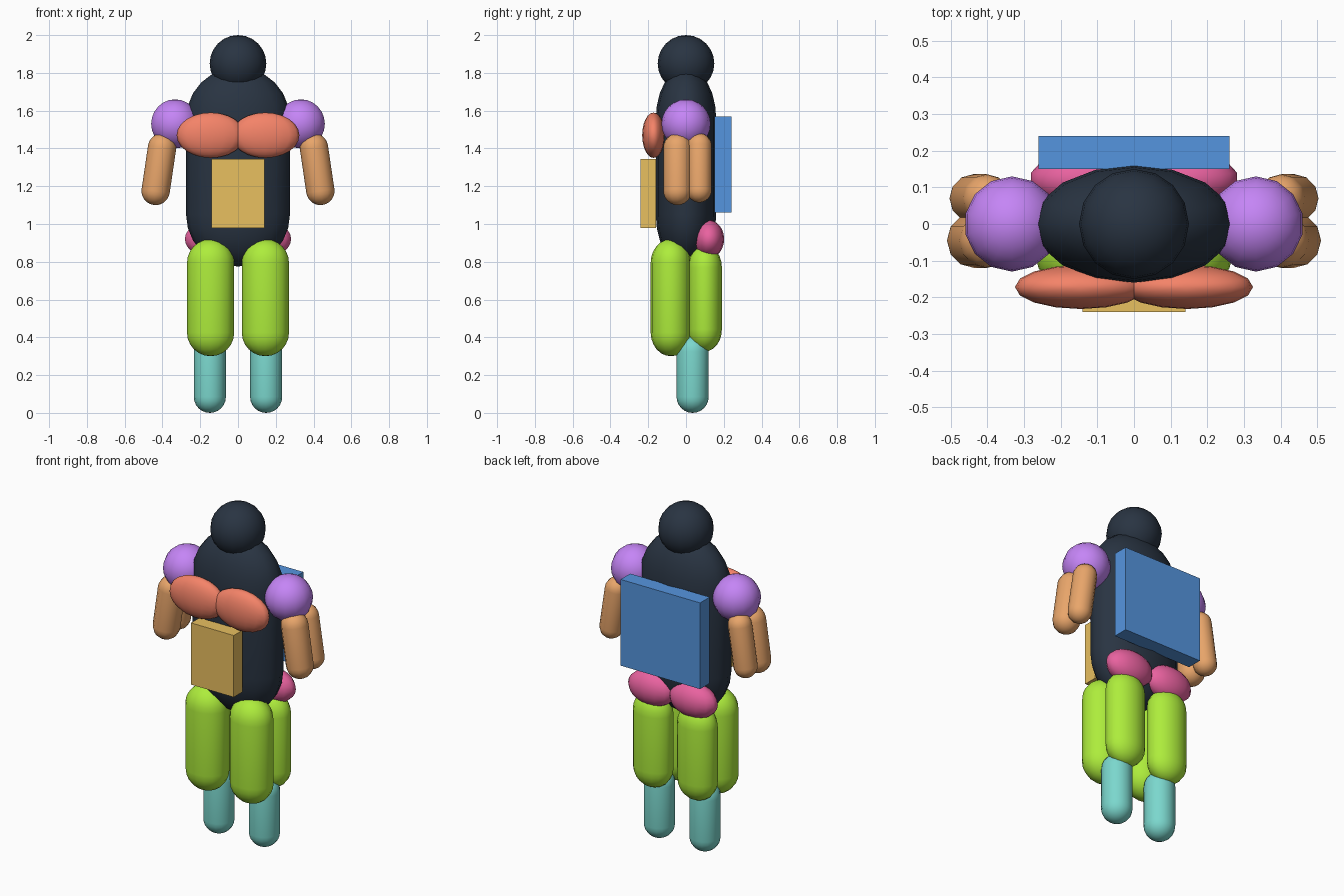
import bpy, bmesh, math
from mathutils import Vector, Matrix

if "Cube" in bpy.data.objects:
    bpy.data.objects.remove(bpy.data.objects["Cube"])


def material(name, rgb):
    m = bpy.data.materials.new(name)
    m.diffuse_color = [(c / 255) ** 2.2 for c in rgb] + [1]
    m.use_nodes = True
    m.node_tree.nodes["Principled BSDF"].inputs["Base Color"].default_value = m.diffuse_color
    return m


DARK = material("charcoal", (45, 55, 68))
PURPLE = material("purple", (196, 132, 246))
ORANGE = material("coral", (244, 130, 104))
YELLOW = material("yellow", (232, 190, 96))
BLUE = material("blue", (86, 148, 222))
PINK = material("pink", (232, 98, 158))
TAN = material("tan", (232, 164, 106))
GREEN = material("lime", (172, 236, 62))
TEAL = material("teal", (122, 214, 204))


def finish(name, bm, mat, smooth=True):
    bmesh.ops.recalc_face_normals(bm, faces=bm.faces)
    for f in bm.faces:
        f.smooth = smooth
    me = bpy.data.meshes.new(name)
    bm.to_mesh(me)
    bm.free()
    me.materials.append(mat)
    ob = bpy.data.objects.new(name, me)
    bpy.context.collection.objects.link(ob)
    return ob


def ellipsoid(name, centre, radii, mat, segs=14):
    bm = bmesh.new()
    bmesh.ops.create_uvsphere(bm, u_segments=segs, v_segments=12, radius=1,
                              matrix=Matrix.Translation(centre) @ Matrix.Diagonal((*radii, 1)))
    return finish(name, bm, mat)


def capsule(name, a, b, rx, ry, mat, segs=16, steps=6):
    """Capsule whose cap centres are a (low) and b (high)."""
    a, b = Vector(a), Vector(b)
    length = (b - a).length
    place = Matrix.Translation(a) @ (b - a).to_track_quat('Z', 'Y').to_matrix().to_4x4() \
        if abs((b - a).x) > 1e-6 else Matrix.Translation(a)
    # keep the flattened axis along world y for tilted limbs
    if abs((b - a).x) > 1e-6:
        tilt = math.atan2((b - a).x, (b - a).z)
        place = Matrix.Translation(a) @ Matrix.Rotation(tilt, 4, 'Y')
    bm = bmesh.new()
    rings = []
    half = [math.pi / 2 * i / steps for i in range(steps)]
    for t, z0 in [(-t, 0) for t in reversed(half)] + [(t, length) for t in half]:
        rings.append([bm.verts.new((rx * math.cos(t) * math.cos(u),
                                    ry * math.cos(t) * math.sin(u),
                                    z0 + rx * math.sin(t)))
                      for u in (math.tau * k / segs for k in range(segs))])
    bottom = bm.verts.new((0, 0, -rx))
    top = bm.verts.new((0, 0, length + rx))
    for k in range(segs):
        n = (k + 1) % segs
        for r, s in zip(rings, rings[1:]):
            bm.faces.new((r[k], r[n], s[n], s[k]))
        bm.faces.new((bottom, rings[0][n], rings[0][k]))
        bm.faces.new((top, rings[-1][k], rings[-1][n]))
    bm.transform(place)
    return finish(name, bm, mat)


def box(name, lo, hi, mat):
    lo, hi = Vector(lo), Vector(hi)
    bm = bmesh.new()
    bmesh.ops.create_cube(bm, size=1, matrix=Matrix.Translation((lo + hi) / 2)
                          @ Matrix.Diagonal((*(hi - lo), 1)))
    return finish(name, bm, mat, smooth=False)


# Centre parts
capsule("torso", (0, 0, 1.05), (0, 0, 1.555), 0.275, 0.16, DARK)
ellipsoid("head", (0, 0, 1.85), (0.15, 0.15, 0.15), DARK, 16)
box("abdomen_panel", (-0.14, -0.24, 0.98), (0.14, -0.16, 1.345), YELLOW)
box("back_panel", (-0.26, 0.15, 1.06), (0.26, 0.24, 1.57), BLUE)

# Paired parts
for side, s in (("left", 1), ("right", -1)):
    ellipsoid(side + "_shoulder", (s * 0.333, 0, 1.53), (0.13, 0.13, 0.13), PURPLE)
    ellipsoid(side + "_chest", (s * 0.145, -0.172, 1.47), (0.18, 0.06, 0.12), ORANGE, 16)
    ellipsoid(side + "_glute", (s * 0.135, 0.122, 0.92), (0.15, 0.08, 0.1), PINK)
    # upper arm: front and rear halves, leaning outward
    capsule(side + "_front_arm", (s * 0.436, -0.045, 1.175), (s * 0.402, -0.045, 1.405),
            0.075, 0.075, TAN, 12)
    capsule(side + "_rear_arm", (s * 0.438, 0.07, 1.18), (s * 0.402, 0.07, 1.415),
            0.066, 0.066, TAN, 12)
    # legs
    capsule(side + "_front_thigh", (s * 0.145, -0.08, 0.425), (s * 0.145, -0.085, 0.795),
            0.125, 0.107, GREEN)
    capsule(side + "_rear_thigh", (s * 0.145, 0.1, 0.443), (s * 0.145, 0.1, 0.77),
            0.118, 0.09, GREEN)
    capsule(side + "_calf", (s * 0.149, 0.035, 0.085), (s * 0.149, 0.035, 0.325),
            0.085, 0.085, TEAL)
